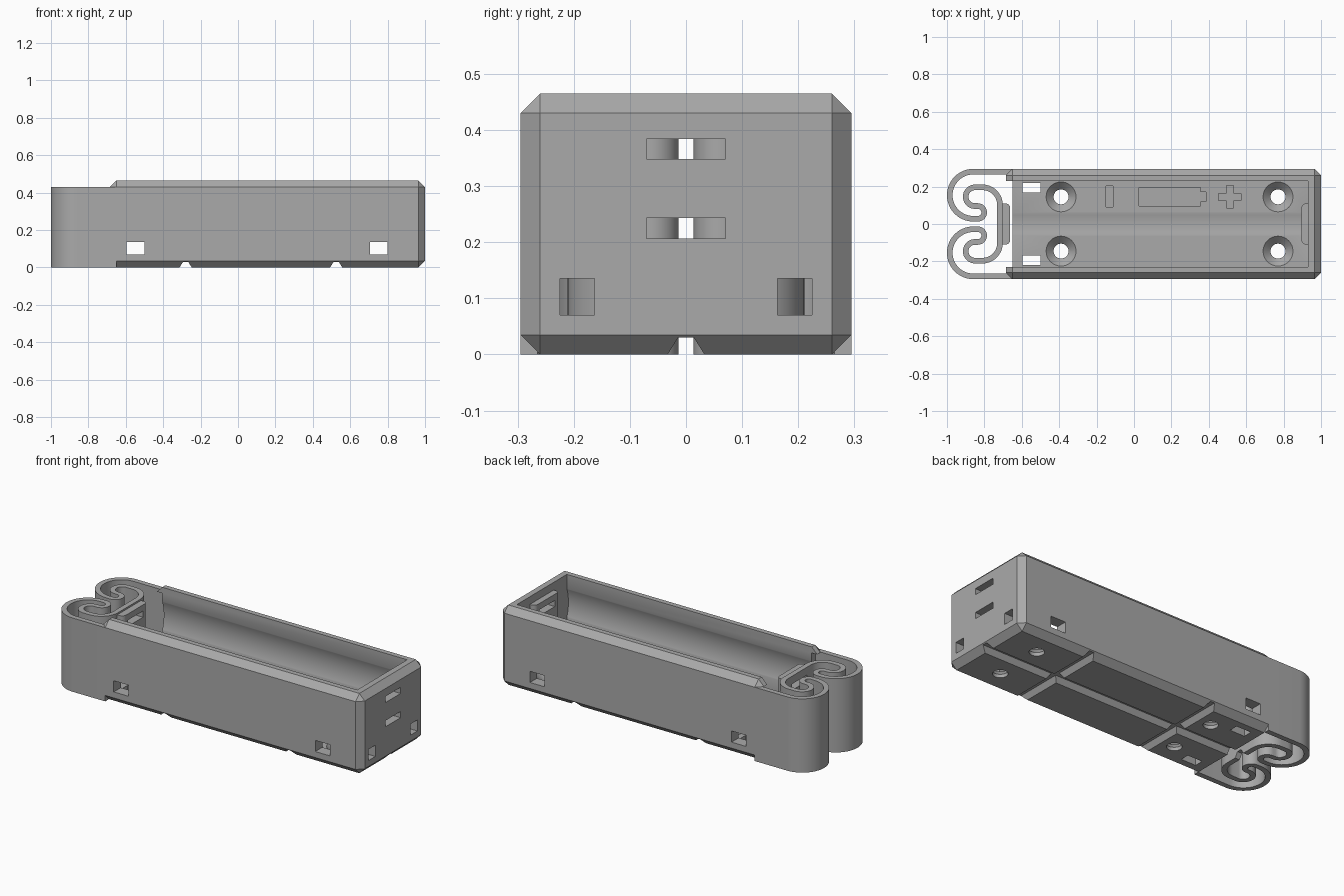
import bpy, bmesh, math
from mathutils import Vector

cube = bpy.data.objects.get("Cube")
if cube:
    bpy.data.objects.remove(cube, do_unlink=True)

grey = bpy.data.materials.new("plain_grey")
grey.use_nodes = True
tone = (0.4, 0.4, 0.4, 1)
grey.diffuse_color = tone
grey.node_tree.nodes["Principled BSDF"].inputs["Base Color"].default_value = tone

HW, TOP, CH = 0.295, 0.465, 0.035      # half width, height, chamfer
END, FLOOR, INNER = -0.65, 0.06, 0.23  # open end, floor level, cavity half width
SPRING_TOP = TOP - CH


def make(name, bm):
    bmesh.ops.recalc_face_normals(bm, faces=bm.faces)
    mesh = bpy.data.meshes.new(name)
    bm.to_mesh(mesh)
    bm.free()
    mesh.materials.append(grey)
    ob = bpy.data.objects.new(name, mesh)
    bpy.context.collection.objects.link(ob)
    return ob


def hull(name, points):
    bm = bmesh.new()
    for p in points:
        bm.verts.new(p)
    bmesh.ops.convex_hull(bm, input=bm.verts)
    bmesh.ops.dissolve_limit(bm, angle_limit=0.001, verts=bm.verts, edges=bm.edges)
    return make(name, bm)


def box(x, y, z):
    return hull("cutter", [(a, b, c) for a in x for b in y for c in z])


def prism(name, outline, low, high, axes="xyz"):
    """Extrude a 2D outline; axes names the two outline axes, then the extrusion axis."""
    bm = bmesh.new()
    rings = []
    for h in (low, high):
        ring = []
        for u, v in outline:
            d = dict(zip(axes, (u, v, h)))
            ring.append(bm.verts.new((d["x"], d["y"], d["z"])))
        rings.append(ring)
    n = len(outline)
    bm.faces.new(rings[0])
    bm.faces.new(rings[1])
    for i in range(n):
        j = (i + 1) % n
        bm.faces.new((rings[0][i], rings[0][j], rings[1][j], rings[1][i]))
    return make(name, bm)


def arc(cx, cy, r, start, stop, n=16):
    return [(cx + r * math.cos(math.radians(start + (stop - start) * i / n)),
             cy + r * math.sin(math.radians(start + (stop - start) * i / n)))
            for i in range(n + 1)]


def combine(ob, tool, operation="DIFFERENCE"):
    mod = ob.modifiers.new("combine", "BOOLEAN")
    mod.operation, mod.solver, mod.object = operation, "EXACT", tool
    bpy.context.view_layer.objects.active = ob
    bpy.ops.object.modifier_apply(modifier=mod.name)
    bpy.data.objects.remove(tool, do_unlink=True)


def smooth(ob):
    bpy.ops.object.select_all(action="DESELECT")
    ob.select_set(True)
    bpy.context.view_layer.objects.active = ob
    bpy.ops.object.shade_smooth_by_angle(angle=math.radians(25))


# Chamfered tray
corners = []
for x, dx in ((END - CH, CH), (1, -CH)):
    for y, dy in ((-HW, CH), (HW, -CH)):
        for z, dz in ((0, CH), (TOP, -CH)):
            corners += [(x, y + dy, z + dz), (x + dx, y, z + dz), (x + dx, y + dy, z)]
tray = hull("tray", corners)
combine(tray, box((-0.8, END), (-0.4, 0.4), (-0.1, SPRING_TOP)))

# Cell cavity: a straight channel plus a round bulge gripping the cell
combine(tray, box((-0.8, 0.93), (-INNER, INNER), (FLOOR, 0.6)))
combine(tray, prism("cutter", arc(0, 0.2975, 0.245, 0, 360, 96)[:-1], -0.66, 0.93, "yzx"))


# Rounded contact pads at both ends
def contact_pad(x_back, x_face):
    r = 0.025
    s = math.copysign(1, x_face - x_back)
    side = [(x_face - s * r + s * (u), v) for u, v in arc(0, 0.11 - r, r, 90, 0, 8)]
    outline = [(x_back, 0.11)] + side + [(x, -y) for x, y in reversed(side)] + [(x_back, -0.11)]
    return prism("pad", outline, 0.17, 0.42)


combine(tray, contact_pad(0.95, 0.895), "UNION")

# Countersunk screw holes
for x in (-0.39, 0.77):
    for y in (-0.145, 0.145):
        ring = lambda r, z: [(px, py, z) for px, py in arc(x, y, r, 0, 360, 32)[:-1]]
        combine(tray, hull("cutter", ring(0.04, 0.02) + ring(0.085, 0.065)))
        combine(tray, prism("cutter", arc(x, y, 0.04, 0, 360, 32)[:-1], -0.1, 0.05))

# Wire windows through the sides, the end wall and the floor
window = (0.07, 0.135)
for x in (-0.595, 0.705):
    combine(tray, box((x, x + 0.095), (-0.4, 0.4), window))
for s in (-1, 1):
    combine(tray, box((0.85, 1.1), (s * 0.163, s * 0.225), window))
    combine(tray, box((-0.595, -0.5), (s * 0.168, s * 0.22), (-0.1, 0.1)))

# Engraved minus sign, cell outline and plus sign
engraving = (FLOOR - 0.012, FLOOR + 0.03)
combine(tray, box((-0.15, -0.112), (0.092, 0.203), engraving))
combine(tray, prism("cutter", [(0.027, 0.095), (0.355, 0.095), (0.355, 0.12), (0.385, 0.12),
                               (0.385, 0.17), (0.355, 0.17), (0.355, 0.195), (0.027, 0.195)],
                    *engraving))
for a, b in ((0.06, 0.019), (0.019, 0.06)):
    combine(tray, box((0.513 - a, 0.513 + a), (0.145 - b, 0.145 + b), engraving))

# Spring path: outer loop, tight turn, inner loop, then down to the pad
w = 0.015
half = [(END, HW - w)]
half += arc(-0.859, 0.154, 0.126, 90, 270, 28)
half += arc(-0.835, 0.062, 0.034, -90, 90)
half += arc(-0.85, 0.146, 0.05, 270, 90, 20)
half += arc(-0.81, 0.103, 0.093, 90, 0)
path = [Vector(p) for p in half + [(x, -y) for x, y in reversed(half)]]
left, right = [], []
for i, p in enumerate(path):
    t = (path[min(i + 1, len(path) - 1)] - path[max(i - 1, 0)]).normalized()
    if i in (0, len(path) - 1):
        t = Vector((-1 if i == 0 else 1, 0))
    n = Vector((-t.y, t.x)) * w
    left.append(p + n)
    right.append(p - n)
spring = prism("spring", left + right[::-1], 0, SPRING_TOP)
combine(spring, contact_pad(-0.72, -0.662), "UNION")

# Contact wire slots through end wall, spring and pads
for z in (0.207, 0.348):
    combine(tray, box((0.85, 1.1), (-0.07, 0.07), (z, z + 0.036)))
    combine(spring, box((-0.745, -0.6), (-0.07, 0.07), (z, z + 0.036)))


# Tapered wire grooves under the floor
def groove(c):
    return [(c - 0.036, -0.005), (c + 0.036, -0.005), (c + 0.014, 0.03), (c - 0.014, 0.03)]


for x in (-0.28, 0.525):
    combine(tray, prism("cutter", groove(x), -0.4, 0.4, "xzy"))
combine(tray, prism("cutter", groove(0), -0.8, 1.1, "yzx"))
combine(spring, prism("cutter", groove(0), -0.75, -0.6, "yzx"))

for ob in (tray, spring):
    smooth(ob)
